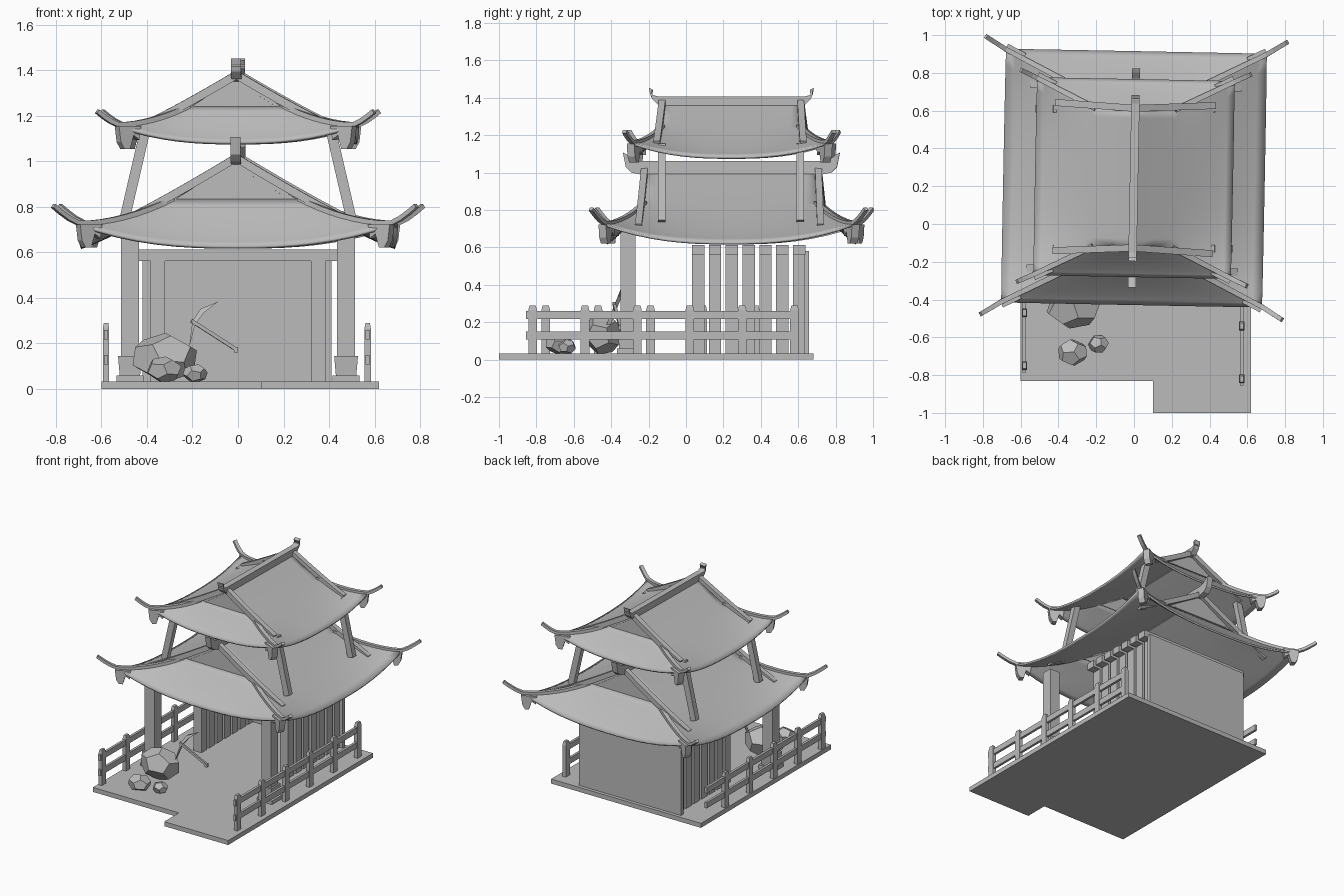
import bpy, bmesh, math
from mathutils import Matrix, Vector

cube = bpy.data.objects.get("Cube")
if cube:
    bpy.data.objects.remove(cube, do_unlink=True)

stone = bpy.data.materials.new("plain_grey")
stone.use_nodes = True
GREY = (0.5, 0.5, 0.5, 1)
stone.diffuse_color = GREY
stone.node_tree.nodes["Principled BSDF"].inputs["Base Color"].default_value = GREY

CY = 0.243   # middle of the roofs along y


def finish(name, bm, smooth=False):
    bmesh.ops.recalc_face_normals(bm, faces=bm.faces)
    me = bpy.data.meshes.new(name)
    bm.to_mesh(me)
    bm.free()
    ob = bpy.data.objects.new(name, me)
    bpy.context.collection.objects.link(ob)
    me.materials.append(stone)
    if smooth:
        bpy.ops.object.select_all(action='DESELECT')
        ob.select_set(True)
        bpy.context.view_layer.objects.active = ob
        bpy.ops.object.shade_smooth_by_angle(angle=math.radians(30))
    return ob


def add_box(bm, x, y, z, taper=1.0):
    """Box between the given (low, high) ranges; taper scales its top."""
    verts = bmesh.ops.create_cube(bm, size=1)["verts"]
    for v in verts:
        s = taper if v.co.z > 0 else 1
        v.co = [(r[0] + r[1]) / 2 + c * k * (r[1] - r[0])
                for r, c, k in zip((x, y, z), v.co, (s, s, 1))]


def box(name, x, y, z, taper=1.0):
    bm = bmesh.new()
    add_box(bm, x, y, z, taper)
    return finish(name, bm)


def prism(name, pts, place, depth):
    """Flat outline placed in space by a rule, then extruded along depth."""
    bm = bmesh.new()
    face = bm.faces.new([bm.verts.new(place(*p)) for p in pts])
    ext = bmesh.ops.extrude_face_region(bm, geom=[face])["geom"]
    bmesh.ops.translate(bm, vec=depth, verts=[g for g in ext if isinstance(g, bmesh.types.BMVert)])
    return finish(name, bm)


def sweep(name, path, w, h, end=1.0):
    """Rectangular beam along a path, keeping its sides upright."""
    bm = bmesh.new()
    path = [Vector(p) for p in path]
    rings = []
    for i, p in enumerate(path):
        d = (path[min(i + 1, len(path) - 1)] - path[max(i - 1, 0)]).normalized()
        side = d.cross(Vector((0, 0, 1))).normalized()
        up = side.cross(d)
        k = 1 + (end - 1) * i / (len(path) - 1)
        rings.append([bm.verts.new(p + side * a * w * k / 2 + up * b * h * k / 2)
                      for a, b in ((-1, -1), (1, -1), (1, 1), (-1, 1))])
    for r, q in zip(rings, rings[1:]):
        for j in range(4):
            bm.faces.new((r[j], r[j - 1], q[j - 1], q[j]))
    bm.faces.new(rings[0])
    bm.faces.new(rings[-1])
    return finish(name, bm)


def lerp(a, b, t):
    return a + (b - a) * t


def roof(level, ex, ey, gx, gy, top, eave, lift, tip, ridge_h, horn):
    """Hip-and-gable roof: ex/ey eave half sizes, gx/gy gable half sizes."""
    def height(x):
        return eave + (top - eave) * (1 - min(x / ex, 1)) ** 1.15

    def surface(x, v, s, is_skirt):
        """Point on a side slope or an end skirt; v runs across, s is the side."""
        t = max(0, (x - gx) / (ex - gx))
        z = height(x) + lift * t ** 1.6 * abs(v) ** 2.5
        y = lerp(gy, ey, t)
        return (v * x, CY + s * y, z) if is_skirt else (s * x, CY + v * y, z)

    # curved roof surface
    bm = bmesh.new()
    steps = [i / 8 for i in range(9)]
    lower_xs = [lerp(gx, ex, t) for t in steps]
    n = 16
    for s in (1, -1):
        for is_skirt, xs in ((False, [0, gx / 2] + lower_xs), (True, lower_xs)):
            rows = [[bm.verts.new(surface(x, -1 + 2 * j / n, s, is_skirt))
                     for j in range(n + 1)] for x in xs]
            for a, b in zip(rows, rows[1:]):
                for j in range(n):
                    bm.faces.new((a[j], a[j + 1], b[j + 1], b[j]))
    bmesh.ops.remove_doubles(bm, verts=bm.verts, dist=0.0005)
    shell = finish(level + "_roof", bm, True)
    mod = shell.modifiers.new("thickness", 'SOLIDIFY')
    mod.thickness = 0.014
    mod.offset = 0

    for sy, end in ((-1, "front"), (1, "back")):
        # gable panel with a raised inner triangle
        gz = height(gx) - 0.004
        mid = lerp(gz, top, 0.36)
        for k, out, part in ((1, 0.002, "gable"), (0.82, 0.008, "gable_panel")):
            tri = [(-gx * k, lerp(mid, gz, k)), (gx * k, lerp(mid, gz, k)), (0, lerp(mid, top, k))]
            prism(f"{level}_{end}_{part}", tri,
                  lambda x, z: (x, CY + sy * (gy + out), z), (0, -sy * 0.01, 0))
        for sx, side in ((1, "left"), (-1, "right")):
            # sloping gable beam
            bx = ex * 0.8
            path = [(sx * lerp(0.01, bx, t), CY + sy * (gy + 0.005 + 0.022 * t),
                     height(lerp(0.01, bx, t)) + 0.016 + 0.012 * t) for t in steps]
            sweep(f"{level}_{end}_{side}_gable_beam", path, 0.036, 0.035)
            # hip beam with upturned tip
            path = [Vector(surface(x, sx, sy, True)) + Vector((0, 0, 0.008)) for x in lower_xs]
            corner = path[-1]
            goal = Vector((sx * tip[0], CY + sy * tip[1], tip[2]))
            for t in (0.35, 0.7, 1):
                p = corner.lerp(goal, t)
                p.z = lerp(corner.z, goal.z, t ** 1.3)
                path.append(p)
            sweep(f"{level}_{end}_{side}_hip_beam", path, 0.03, 0.024, 0.8)
            # scrolled bracket under the corner
            outline = [(0.05, 0), (-0.07, 0), (-0.06, -0.06), (-0.03, -0.04), (-0.01, -0.1),
                       (0.02, -0.1), (0.04, -0.07)]
            prism(f"{level}_{end}_{side}_bracket", outline,
                  lambda a, z: (sx * (ex - 0.03 + a * 0.8), CY + sy * (ey - 0.03 + a * 0.4),
                                eave + lift + z), (-sx * 0.02, sy * 0.04, 0))

    # ridge beam with horned ends
    half = [(gy + 0.03, ridge_h), (gy + 0.07, ridge_h + 0.01), (horn - 0.02, ridge_h + 0.035),
            (horn, ridge_h + 0.045), (horn - 0.015, top + 0.03), (horn - 0.045, top), (gy, top - 0.015)]
    outline = half + [(-y, z) for y, z in reversed(half)]
    prism(level + "_ridge", outline, lambda y, z: (-0.022, CY + y, z), (0.044, 0, 0))

    # both roofs sit slightly turned on the building
    pivot = Matrix.Translation((0, CY, 0))
    for ob in bpy.context.collection.objects:
        if ob.name.startswith(level + "_"):
            ob.matrix_world = pivot @ Matrix.Rotation(math.radians(-1.1), 4, 'Z') @ pivot.inverted()


roof("lower", 0.69, 0.668, 0.28, 0.46, 1.0, 0.622, 0.1, (0.798, 0.735, 0.805), 1.062, 0.58)
roof("upper", 0.522, 0.52, 0.21, 0.365, 1.365, 1.08, 0.075, (0.608, 0.56, 1.22), 1.408, 0.44)

# ground slab with a step at the front left
slab = [(-0.6, -0.83), (0.1, -0.83), (0.1, -1), (0.62, -1), (0.62, 0.683), (-0.6, 0.683)]
prism("ground_slab", slab, lambda x, y: (x, y, 0), (0, 0, 0.033))

for sx, side in ((1, "left"), (-1, "right")):
    # front column on a stepped plinth
    def span(a, b):
        return tuple(sorted((sx * a, sx * b)))
    box(side + "_column", span(0.435, 0.515), (-0.35, -0.27), (0.03, 0.68))
    box(side + "_plinth_foot", span(0.415, 0.535), (-0.37, -0.25), (0.03, 0.06))
    box(side + "_plinth", span(0.43, 0.52), (-0.357, -0.263), (0.06, 0.145), 1.16)

    # slatted wall
    bm = bmesh.new()
    for i in range(7):
        y = 0.065 + 0.09 * i
        add_box(bm, span(0.32, 0.385), (y - 0.033, y + 0.033), (0.03, 0.57))
    finish(side + "_slats", bm)

    # leaning posts between the roofs
    for y, end in ((-0.13, "front"), (0.61, "back")):
        sweep(f"{side}_{end}_leaning_post", [(sx * 0.5, y, 0.74), (sx * 0.405, y, 1.15)], 0.04, 0.045)

    # fence of posts and two rails
    x = 0.57 if sx > 0 else -0.58
    start = -0.82 if sx > 0 else -0.75
    bm = bmesh.new()
    for i in range(6 if sx > 0 else 5):
        y = start + 0.28 * i
        add_box(bm, (x - 0.014, x + 0.014), (y - 0.023, y + 0.023), (0.03, 0.265))
        add_box(bm, (x - 0.014, x + 0.014), (y - 0.023, y + 0.023), (0.265, 0.29), 0.7)
    for z in (0.108, 0.218):
        add_box(bm, (x - 0.009, x + 0.009), (start - 0.035, 0.6), (z, z + 0.042))
    finish(side + "_fence", bm)

# back wall and cross rafters
box("back_wall", (-0.42, 0.41), (0.63, 0.658), (0.03, 0.58))
bm = bmesh.new()
for i in range(7):
    y = 0.065 + 0.09 * i
    add_box(bm, (-0.44, 0.44), (y - 0.033, y + 0.033), (0.562, 0.612))
finish("rafters", bm)


# boulders as rough twelve-sided solids
def boulder(name, centre, size, turn):
    g = (1 + 5 ** 0.5) / 2
    pts = [(a, b, c) for a in (-1, 1) for b in (-1, 1) for c in (-1, 1)]
    for a in (-1 / g, 1 / g):
        for b in (-g, g):
            pts += [(0, a, b), (a, b, 0), (b, 0, a)]
    bm = bmesh.new()
    spin = Matrix.Rotation(turn, 3, (1, 0.6, 1.7))
    for p in pts:
        v = spin @ Vector(p).normalized()
        bm.verts.new([c + a * s for c, a, s in zip(centre, v, size)])
    bmesh.ops.convex_hull(bm, input=bm.verts)
    bmesh.ops.dissolve_limit(bm, angle_limit=0.1, verts=bm.verts, edges=bm.edges)
    finish(name, bm)


boulder("large_boulder", (-0.322, -0.445, 0.137), (0.15, 0.11, 0.112), 0.3)
boulder("medium_boulder", (-0.325, -0.68, 0.085), (0.082, 0.073, 0.058), 0.7)
boulder("small_boulder", (-0.188, -0.635, 0.068), (0.055, 0.05, 0.042), 1.2)

# pickaxe stuck in the large boulder
sweep("pickaxe_handle", [(-0.205, -0.385, 0.3), (-0.005, -0.35, 0.172)], 0.016, 0.016)
box("pickaxe_knob", (-0.018, 0), (-0.362, -0.34), (0.16, 0.184))
head = [(-0.085, 0.385), (-0.15, 0.335), (-0.19, 0.28), (-0.215, 0.18), (-0.2, 0.3), (-0.165, 0.352)]
prism("pickaxe_head", head, lambda x, z: (x, -0.5 + z * 0.4, z), (0, 0.022, 0))
